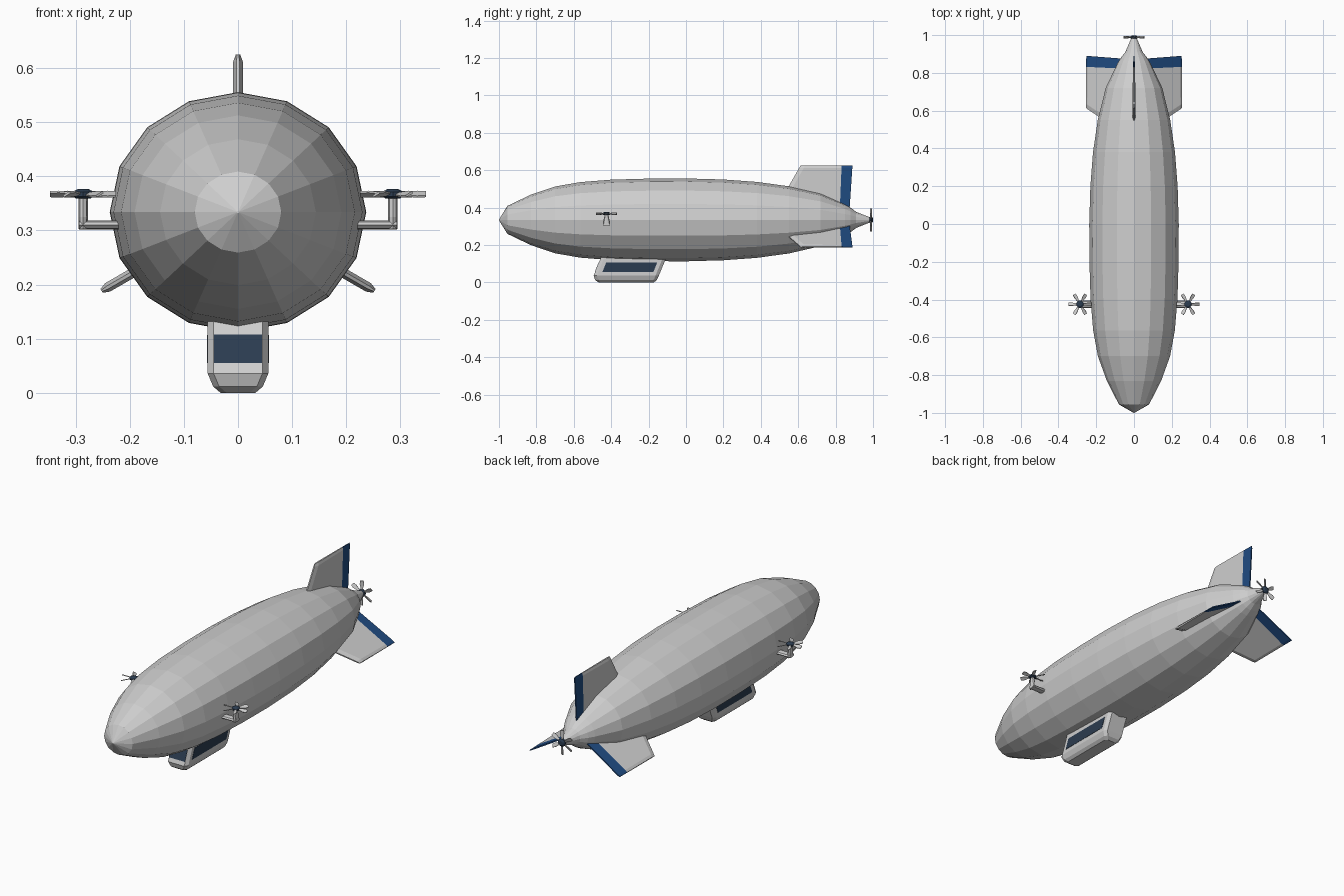
import bpy, bmesh, math
from mathutils import Matrix, Vector

if "Cube" in bpy.data.objects:
    bpy.data.objects.remove(bpy.data.objects["Cube"])

CZ = 0.334  # height of hull axis


def mat(name, rgb):
    m = bpy.data.materials.new(name)
    m.diffuse_color = (*rgb, 1)
    m.use_nodes = True
    m.node_tree.nodes["Principled BSDF"].inputs["Base Color"].default_value = m.diffuse_color
    return m


GREY = mat("light_grey", (0.62, 0.62, 0.62))
BLUE = mat("rudder_blue", (0.014, 0.07, 0.22))
DARK = mat("dark_slate", (0.024, 0.045, 0.08))


def make(name, rings, mats, caps=True, matrix=None, rule=None):
    """Skin a list of equal-length point rings into one mesh object."""
    bm = bmesh.new()
    vr = [[bm.verts.new(p) for p in r] for r in rings]
    n = len(rings[0])
    for a, b in zip(vr, vr[1:]):
        for i in range(n):
            j = (i + 1) % n
            bm.faces.new((a[i], a[j], b[j], b[i]))
    if caps:
        bm.faces.new(vr[0][::-1])
        bm.faces.new(vr[-1])
    if matrix:
        bm.transform(matrix)
    bmesh.ops.remove_doubles(bm, verts=bm.verts, dist=1e-5)
    bmesh.ops.recalc_face_normals(bm, faces=bm.faces)
    if rule:
        for f in bm.faces:
            f.material_index = rule(f)
    me = bpy.data.meshes.new(name)
    bm.to_mesh(me)
    bm.free()
    for m in mats:
        me.materials.append(m)
    ob = bpy.data.objects.new(name, me)
    bpy.context.collection.objects.link(ob)
    return ob


def ellipse(a, b, n, f):
    return [f(a * math.sin(2 * math.pi * i / n), b * math.cos(2 * math.pi * i / n))
            for i in range(n)]


# Hull: 16-sided body of revolution
profile = [(-1, .002), (-.955, .08), (-.83, .144), (-.70, .191), (-.565, .216),
           (-.40, .230), (-.2, .236), (0, .237), (.2, .231), (.38, .217), (.55, .192),
           (.72, .150), (.85, .088), (.88, .070), (.91, .046), (.985, .014)]
make("hull", [ellipse(r, r * .935, 16, lambda u, v, y=y: (u, y, CZ + v))
              for y, r in profile], [GREY])

# Fins: three tapered aerofoils with a blue trailing strip
def fin(name, angle):
    rings = []
    for r, s, k in ((.05, 0, 1), (.278, .95, 1), (.291, 1, .45)):
        le = .475 + .137 * s
        te = .874 + .016 * s
        hinge = .822 + .01 * s
        st = [(le, .003), (le + .025, .009), (hinge, .005), (te, .003)]
        rings.append([(t * k, y, r) for y, t in st] + [(-t * k, y, r) for y, t in st[::-1]])
    m = Matrix.Translation((0, 0, CZ)) @ Matrix.Rotation(math.radians(angle), 4, 'Y')
    ob = make(name, rings, [GREY, BLUE], caps=False, matrix=m)
    bm = bmesh.new()
    bm.from_mesh(ob.data)
    bm.verts.ensure_lookup_table()
    # close the tip strip by strip so the blue part stays separate
    tip = bm.verts[16:24]
    for i in range(3):
        bm.faces.new((tip[i], tip[i + 1], tip[6 - i], tip[7 - i]))
    bmesh.ops.recalc_face_normals(bm, faces=bm.faces)
    for f in bm.faces:
        f.material_index = int(f.calc_center_median().y > .84)
    bm.to_mesh(ob.data)
    bm.free()


for nm, ang in (("top_fin", 0), ("right_lower_fin", 120), ("left_lower_fin", 240)):
    fin(nm, ang)


# Propellers: dark hub with six pitched blades, axis along local z
def propeller(name, matrix):
    make(name + "_hub", [ellipse(r, r, 10, lambda u, v, z=z: (u, v, z))
                         for z, r in ((-.008, .014), (-.004, .02), (.004, .02), (.010, .010))],
         [DARK], matrix=matrix)
    for i in range(6):
        m = (matrix @ Matrix.Rotation(math.radians(60 * i), 4, 'Z')
             @ Matrix.Rotation(math.radians(28), 4, 'X'))
        rings = [[(x, -w, -.002), (x, w, -.002), (x, w, .002), (x, -w, .002)]
                 for x, w in ((.01, .004), (.026, .006), (.045, .010), (.061, .008))]
        make(f"{name}_blade_{i + 1}", rings, [GREY], matrix=m)


EY = -.425
for side, s in (("right", 1), ("left", -1)):
    # Engine outrigger arm and upright
    make(side + "_arm", [ellipse(.02, .0085, 8, lambda u, v, x=x: (s * x, EY + u, .31 + v))
                         for x in (.19, .294)], [GREY])
    make(side + "_upright", [ellipse(.0085, b, 8, lambda u, v, z=z: (s * .286 + u, EY + v, z))
                             for z, b in ((.303, .02), (.325, .018), (.364, .009))], [GREY])
    propeller(side + "_propeller", Matrix.Translation((s * .286, EY, .367)))

propeller("tail_propeller", Matrix.Translation((0, .989, CZ))
          @ Matrix.Rotation(math.radians(-90), 4, 'X')
          @ Matrix.Rotation(math.radians(90), 4, 'Z'))


# Gondola: chamfered car with raked ends
def octagon(z, w, y0, y1, cx, cy):
    return [(-w + cx, y0, z), (w - cx, y0, z), (w, y0 + cy, z), (w, y1 - cy, z),
            (w - cx, y1, z), (-w + cx, y1, z), (-w, y1 - cy, z), (-w, y0 + cy, z)]


make("gondola", [octagon(0, .032, -.468, -.172, .011, .012),
                 octagon(.012, .046, -.486, -.156, .011, .016),
                 octagon(.036, .056, -.494, -.145, .011, .018),
                 octagon(.15, .056, -.448, -.098, .011, .018)], [GREY])


# Windows: thin plates following the raked gondola
def plate(name, corners, normal):
    n = Vector(normal).normalized()
    make(name, [[Vector(c) + n * d for c in corners] for d in (-.002, .0015)], [DARK])


def rake(z, y):
    return y + (z - .036) * .046 / .114


Z0, Z1 = .055, .107
plate("front_window", [(-.044, rake(Z0, -.494), Z0), (.044, rake(Z0, -.494), Z0),
                       (.044, rake(Z1, -.494), Z1), (-.044, rake(Z1, -.494), Z1)],
      (0, -1, .4))
for side, s in (("right", 1), ("left", -1)):
    plate(side + "_window", [(s * .056, rake(z, y), z) for y, z in
                             ((-.455, Z0), (-.182, Z0), (-.182, Z1), (-.455, Z1))], (s, 0, 0))
